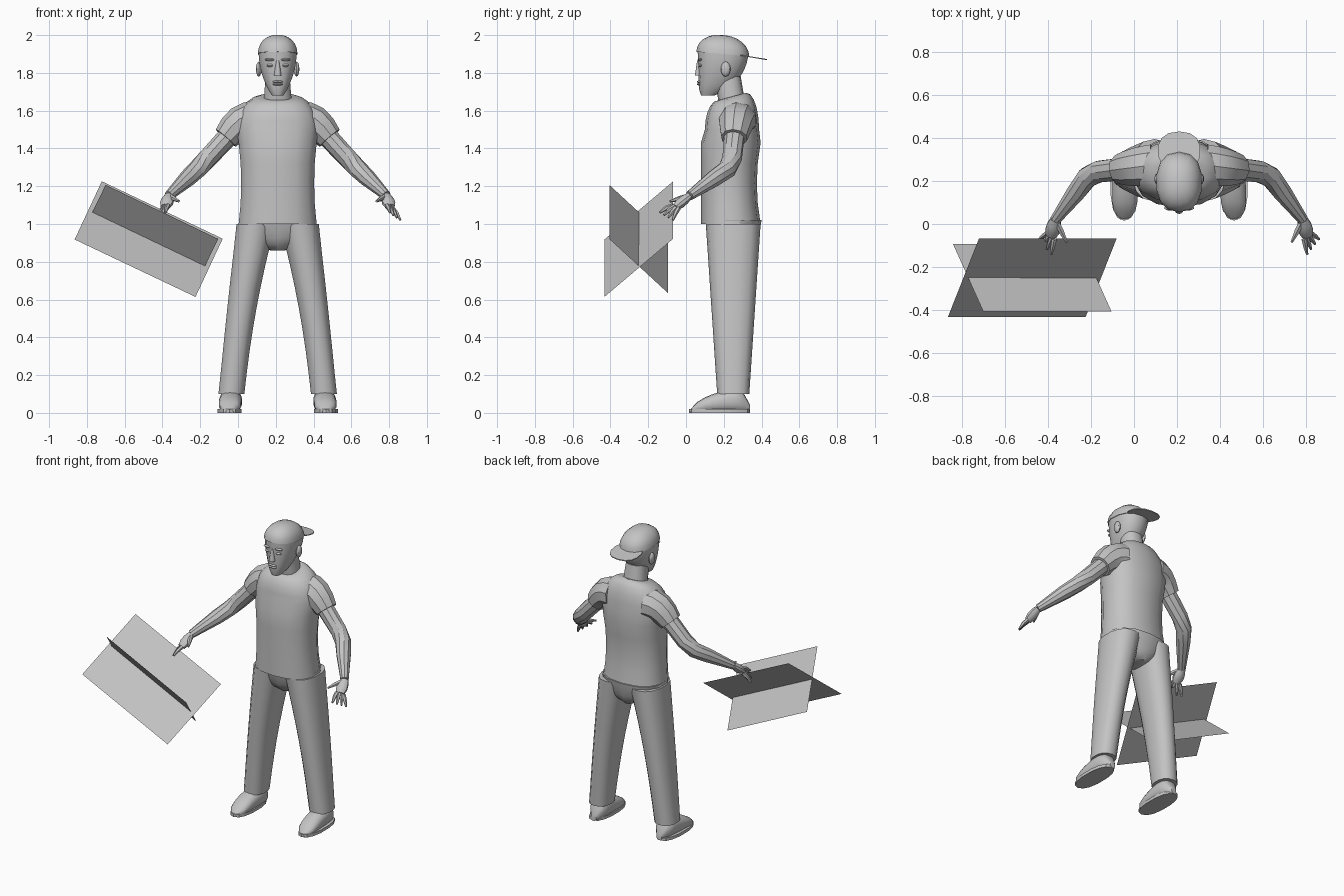
import bpy, bmesh, math
from mathutils import Vector, Matrix

if "Cube" in bpy.data.objects:
    bpy.data.objects.remove(bpy.data.objects["Cube"])

grey = bpy.data.materials.new("plain grey")
grey.use_nodes = True
grey.diffuse_color = (.55, .55, .55, 1)
grey.node_tree.nodes["Principled BSDF"].inputs["Base Color"].default_value = grey.diffuse_color

MIDDLE = .21            # the figure's own mirror plane
QUARTER = math.pi / 2


def finish(name, bm):
    bmesh.ops.recalc_face_normals(bm, faces=bm.faces)
    mesh = bpy.data.meshes.new(name)
    bm.to_mesh(mesh)
    bm.free()
    mesh.materials.append(grey)
    ob = bpy.data.objects.new(name, mesh)
    bpy.context.collection.objects.link(ob)
    bpy.ops.object.select_all(action='DESELECT')
    ob.select_set(True)
    bpy.context.view_layer.objects.active = ob
    bpy.ops.object.shade_smooth_by_angle(angle=math.radians(35))


def loft(name, rings):
    """Skin a closed surface over rings of equal length."""
    bm = bmesh.new()
    loops = [[bm.verts.new(point) for point in ring] for ring in rings]
    for lower, upper in zip(loops, loops[1:]):
        for i in range(len(lower)):
            bm.faces.new((lower[i - 1], lower[i], upper[i], upper[i - 1]))
    bm.faces.new(loops[0])
    bm.faces.new(loops[-1])
    finish(name, bm)


def pair(build, name, *args):
    """Build a part on the left, then its mirror image on the right."""
    build("left_" + name, *args)
    source = bpy.context.object
    mirror = Matrix.Translation((2 * MIDDLE, 0, 0)) @ Matrix.Scale(-1, 4, (1, 0, 0))
    bm = bmesh.new()
    bm.from_mesh(source.data)
    bm.transform(mirror)
    finish("right_" + name, bm)


def ring(centre, side, up, sides=14, power=.85):
    """Rounded-box outline: power 1 is an ellipse, less is boxier."""
    points = []
    for i in range(sides):
        angle = math.tau * (i + .5) / sides
        c, s = math.cos(angle), math.sin(angle)
        points.append(Vector(centre) + side * math.copysign(abs(c) ** power, c)
                      + up * math.copysign(abs(s) ** power, s))
    return points


def level(z, half_width, front, back, x=MIDDLE, tilt=0):
    """Level outline between a front and a back depth; tilt raises the back."""
    return ring((x, (front + back) / 2, z), Vector((half_width, 0, 0)),
                Vector((0, (back - front) / 2, tilt)))


def tube(name, path, radii, flatness=1, sides=10):
    """Round limb along a path, flattened across its upright direction."""
    rings = []
    for i, (point, radius) in enumerate(zip(path, radii)):
        along = (path[min(i + 1, len(path) - 1)] - path[max(i - 1, 0)]).normalized()
        side = along.cross(Vector((0, 0, 1))).normalized()
        rings.append(ring(point, side * radius, side.cross(along) * radius * flatness, sides, 1))
    loft(name, rings)


def blob(name, centre, size):
    """Small ellipsoid for facial features."""
    bm = bmesh.new()
    bmesh.ops.create_uvsphere(bm, u_segments=10, v_segments=6, radius=1)
    bm.transform(Matrix.Translation(centre) @ Matrix.Diagonal((*size, 1)))
    finish(name, bm)


def steps(count):
    return [i / count for i in range(count + 1)]


# Shirt: straight body with a flared hem, then a dome over the shoulders
shirt = []
for t in steps(4):
    flare = (2 * t - 1) ** 2
    shirt.append(level(1 + .43 * t, .197 + .014 * flare, .079, .375 + .02 * flare))
for t in steps(5):
    wide, rise = math.cos(t * QUARTER), math.sin(t * QUARTER)
    shirt.append(level(1.5 + .175 * rise, .09 + .13 * wide, .17 - .07 * wide,
                       .32 + .067 * wide, tilt=.02 * rise))
loft("shirt", shirt)

# Sleeves droop and narrow towards the cuff
collar, cuff = Vector((.33, .275, 1.55)), Vector((.485, .255, 1.455))
sleeve = [collar.lerp(cuff, t) + Vector((0, 0, .03 * math.sin(math.pi * t))) for t in steps(4)]
pair(tube, "sleeve", sleeve, [.1 - .03 * t ** 2 for t in steps(4)])

# Bare arms, bent forward at the elbow
shoulder, elbow, wrist = Vector((.43, .26, 1.51)), Vector((.62, .24, 1.305)), Vector((.785, .02, 1.15))
arm = [shoulder, shoulder.lerp(elbow, .8), elbow.lerp(wrist, .1), elbow.lerp(wrist, .4), wrist]
pair(tube, "arm", arm, (.056, .052, .05, .046, .026))

# Hands: flat palm, four fanned fingers and a thumb
knuckles = Vector((.805, -.055, 1.09))
pair(tube, "palm", [wrist.lerp(knuckles, t) for t in steps(3)], (.025, .034, .036, .026), .75)
spread = Vector((.03, .03, -.015))
first_tip, last_tip = Vector((.805, -.14, 1.06)), Vector((.86, -.07, 1.02))
for finger, t in zip(("index", "middle", "ring", "little"), steps(3)):
    root = knuckles + spread * (t - .5)
    tip = first_tip.lerp(last_tip, t)
    bend = root.lerp(tip, .5) + Vector((0, 0, .006))
    pair(tube, finger + "_finger", [root, bend, tip], (.013, .012, .006), 1, 6)
thumb_tip = Vector((.733, -.085, 1.12))
pair(tube, "thumb", [wrist, wrist.lerp(thumb_tip, .5), thumb_tip], (.014, .014, .006), 1, 6)

# Trousers: rounded seat closing at the crotch, and two tapering legs
seat = [level(.86 + .16 * t, .04 + .17 * math.sin(t * QUARTER) ** .7,
              .18 - .08 * t ** .5, .34 + .06 * t ** .5) for t in steps(5)]
loft("trouser_seat", seat)
leg = []
for t in steps(8):
    depth = .085 + .06 * (1 - t)
    leg.append(level(1 - .9 * t, .07 + .035 * (1 - t) ** 2, .25 - depth, .25 + depth,
                     .325 + .13 * t + .01 * math.sin(math.pi * t)))
pair(loft, "trouser_leg", leg)

# Shoes: uppers sloping down to the toe on flat soles
shoe = []
for t in steps(8):
    rounding = (1.1 - (2 * t - 1) ** 4) ** .5
    height = (.025 + .04 * math.cos(t * QUARTER)) * rounding
    shoe.append(ring((.455 + .01 * t, .34 - .32 * t, height),
                     Vector((.058 * rounding, 0, 0)), Vector((0, 0, height))))
pair(loft, "shoe_upper", shoe)
pair(loft, "shoe_sole", [level(z, .065, .015, .34, .465) for z in (0, .02)])

# Neck and head: the jaw widens quickly from the chin
neck = [level(1.6 + .18 * t, .08 - .015 * t, .18 - .03 * t, .32 - .03 * t) for t in steps(3)]
loft("neck", neck)
head = []
for t in steps(8):
    swell = math.sin(t * QUARTER)
    head.append(level(1.68 + .23 * t, .03 + .073 * swell ** .8, .08 - .018 * t ** .3,
                      .15 + .18 * swell ** .6))
loft("head", head)

# Face
nose = [level(1.785 + .08 * t, .02 - .012 * t, .047 + .012 * t, .09) for t in steps(2)]
loft("nose", nose)
for lip, z in (("upper_lip", 1.753), ("lower_lip", 1.74)):
    blob(lip, (MIDDLE, .07, z), (.03, .012, .007))
pair(blob, "eye", (MIDDLE + .04, .077, 1.84), (.02, .012, .009))
pair(blob, "brow", (MIDDLE + .04, .075, 1.87), (.03, .013, .008))
pair(blob, "ear", (MIDDLE + .1, .21, 1.82), (.016, .026, .04))

# Domed cap worn backwards, with its brim behind
dome = []
for t in steps(6):
    radius = math.cos(t * QUARTER * .95)
    dome.append(level(1.9 + .1 * math.sin(t * QUARTER), .107 * radius,
                      .195 - .14 * radius, .195 + .14 * radius, tilt=-.012 * radius))
loft("cap", dome)
loft("cap_brim", [level(z, .1, .25, .43, tilt=-.015) for z in (1.882, 1.888)])

# Two flat panels crossing beside the right hand
crossing = Vector((-.473, -.25, .92))
for name, along, across in (
        ("rising_panel", Vector((.32, 0, -.152)), Vector((.072, .182, .154))),
        ("falling_panel", Vector((.298, 0, -.143)), Vector((.07, -.156, .144)))):
    bm = bmesh.new()
    corners = (-along - across, along - across, along + across, across - along)
    bm.faces.new([bm.verts.new(crossing + corner) for corner in corners])
    finish(name, bm)
